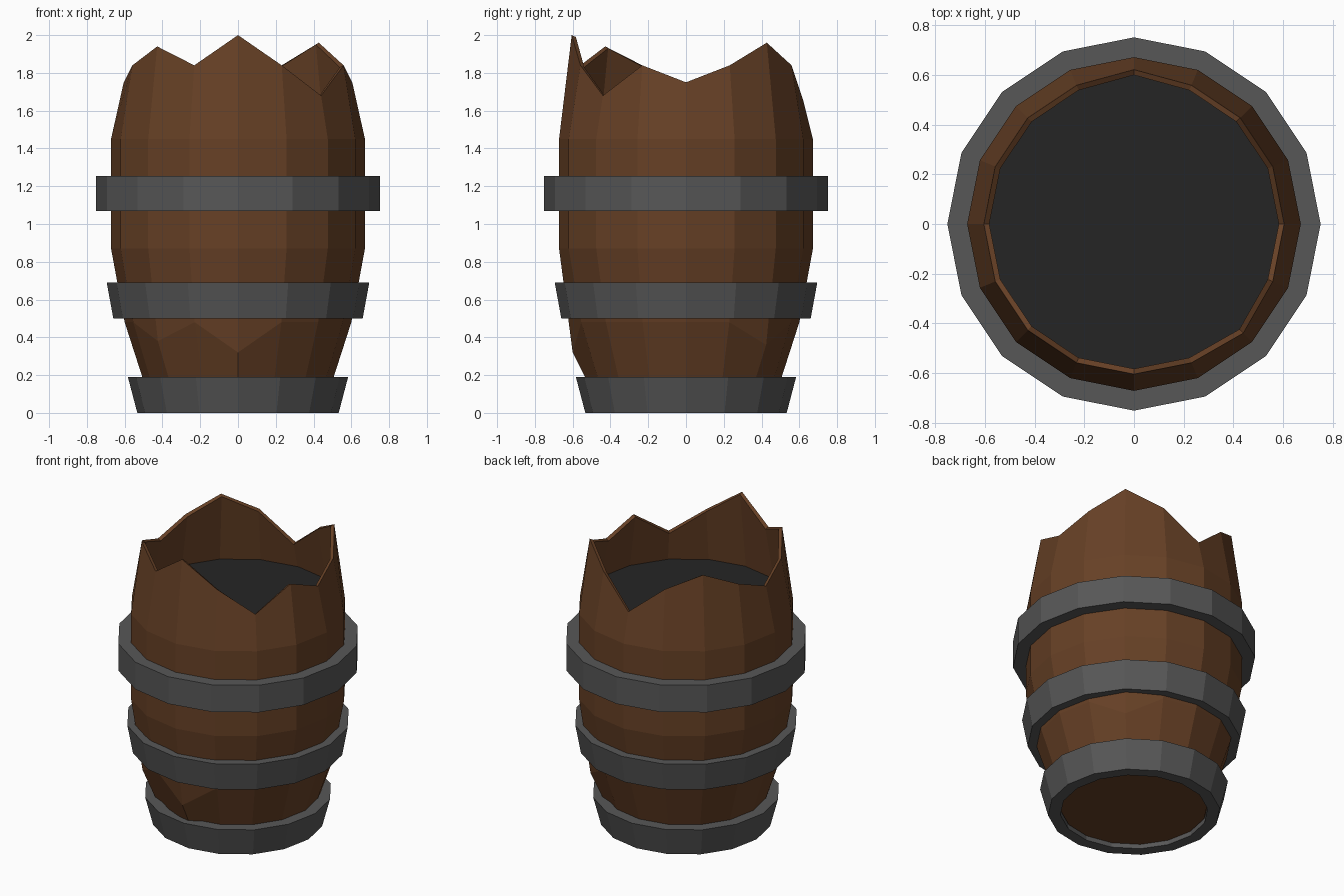
import bpy, bmesh, math

if "Cube" in bpy.data.objects:
    bpy.data.objects.remove(bpy.data.objects["Cube"])

SIDES = 16


def material(name, rgb):
    m = bpy.data.materials.new(name)
    m.diffuse_color = (*rgb, 1)
    m.use_nodes = True
    m.node_tree.nodes["Principled BSDF"].inputs["Base Color"].default_value = m.diffuse_color
    return m


wood = material("brown wood", (0.135, 0.052, 0.019))
iron = material("grey iron", (0.095, 0.095, 0.095))
dark = material("dark filling", (0.018, 0.018, 0.018))


def lathe(name, rows, mat, closed=False, cap_start=False, cap_end=False):
    """Skin rows of (radius, height); either may be a function of the side index."""
    bm = bmesh.new()
    loops = []
    for r, z in rows:
        loop = []
        for i in range(SIDES):
            a = math.tau * i / SIDES
            ri = r(i) if callable(r) else r
            zi = z(i) if callable(z) else z
            loop.append(bm.verts.new((ri * math.cos(a), ri * math.sin(a), zi)))
        loops.append(loop)
    pairs = list(zip(loops, loops[1:]))
    if closed:
        pairs.append((loops[-1], loops[0]))
    for a, b in pairs:
        for i in range(SIDES):
            j = (i + 1) % SIDES
            bm.faces.new((a[i], a[j], b[j], b[i]))
    if cap_start:
        bm.faces.new(loops[0][::-1])
    if cap_end:
        bm.faces.new(loops[-1])
    mesh = bpy.data.meshes.new(name)
    bm.to_mesh(mesh)
    bm.free()
    mesh.materials.append(mat)
    ob = bpy.data.objects.new(name, mesh)
    bpy.context.collection.objects.link(ob)
    return ob


# Broken rim: even staves rise to peaks or drop to notches
PEAKS = [1.75, 1.96, 1.65, 1.94, 1.75, 1.94, 2.0, 1.68]


def rim_z(i):
    return 1.84 if i % 2 else PEAKS[i // 2]


def rim_r(i):
    return 0.605 if rim_z(i) > 1.7 else 0.622


# Uneven lower edge where the staves start to taper
def taper_z(i):
    return {2: 0.36, 10: 0.38, 12: 0.32}.get(i, 0.48)


# Barrel body: outside, thin rim, inner wall and floor of the opening
lathe("barrel_body", [
    (0.455, 0.03),
    (0.6, taper_z),
    (0.672, 0.87),
    (0.672, 1.45),
    (rim_r, rim_z),
    (lambda i: rim_r(i) - 0.022, lambda i: rim_z(i) - 0.01),
    (0.65, 1.44),
], wood, cap_start=True, cap_end=True)

# Dark surface inside the opening
lathe("filling", [(0.64, 1.46), (0.648, 1.475)], dark, cap_start=True, cap_end=True)

# Iron hoops: bottom height, top height, outer radii, inner radii
hoops = {
    "lower_hoop": (0.0, 0.19, 0.533, 0.583, 0.457, 0.48),
    "middle_hoop": (0.5, 0.69, 0.66, 0.695, 0.58, 0.62),
    "upper_hoop": (1.07, 1.255, 0.752, 0.752, 0.66, 0.66),
}
for name, (z0, z1, r0, r1, i0, i1) in hoops.items():
    lathe(name, [(r0, z0), (r1, z1), (i1, z1), (i0, z0)], iron, closed=True)
